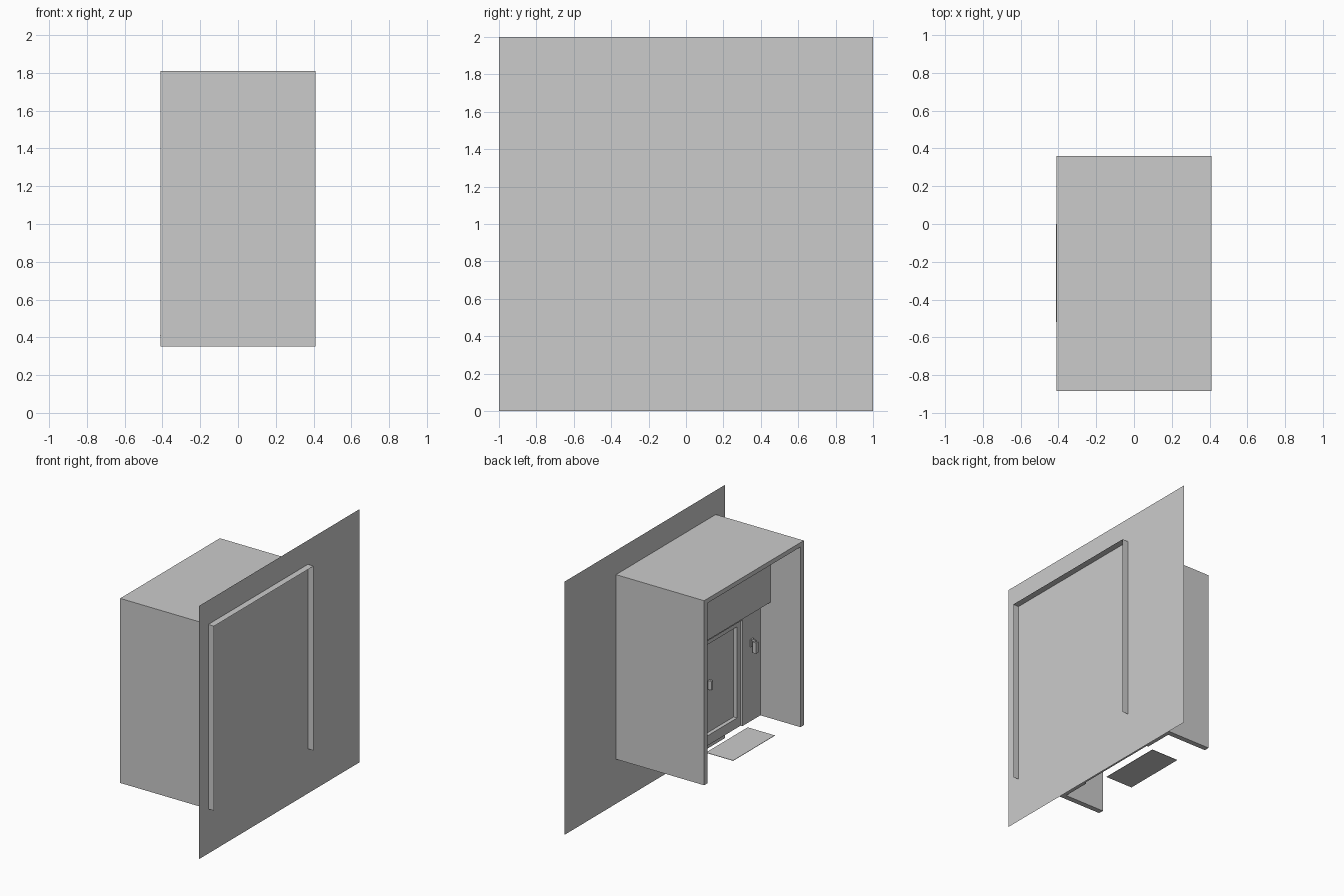
import bpy
import math

cube = bpy.data.objects.get("Cube")
if cube:
    bpy.data.objects.remove(cube, do_unlink=True)

grey = bpy.data.materials.new("plain_grey")
grey.use_nodes = True
colour = (0.6, 0.6, 0.6, 1)
grey.diffuse_color = colour
grey.node_tree.nodes["Principled BSDF"].inputs["Base Color"].default_value = colour


def finish(name):
    ob = bpy.context.object
    ob.name = name
    ob.data.materials.append(grey)
    bpy.ops.object.transform_apply(location=False, rotation=True, scale=True)
    return ob


def box(name, x, y, z):
    """Box spanning the given (low, high) ranges."""
    spans = (x, y, z)
    bpy.ops.mesh.primitive_cube_add(size=1, location=[sum(s) / 2 for s in spans])
    bpy.context.object.scale = [s[1] - s[0] for s in spans]
    return finish(name)


def sheet(name, x, y, z):
    """Flat sheet; the range with equal ends is its normal."""
    spans = (x, y, z)
    size = [s[1] - s[0] for s in spans]
    bpy.ops.mesh.primitive_plane_add(size=1, location=[sum(s) / 2 for s in spans])
    ob = bpy.context.object
    if size[0] == 0:
        ob.rotation_euler.y = math.pi / 2
        ob.scale = (size[2], size[1], 1)
    elif size[1] == 0:
        ob.rotation_euler.x = math.pi / 2
        ob.scale = (size[0], size[2], 1)
    else:
        ob.scale = (size[0], size[1], 1)
    return finish(name)


MID = -0.263                    # centre line of the porch
HALF, INNER = 0.622, 0.58       # outer and inner half widths
DOOR = 0.355                    # half width of the door opening
OPEN, FACE, WALL, BACK = -0.41, -0.06, 0.36, 0.41
BASE, TOP, CEILING = 0.352, 1.81, 1.775


def across(side, a, b):
    """Range of y between two distances from the centre line."""
    return tuple(sorted((MID + side * a, MID + side * b)))


# House wall and the porch shell passing through it
sheet("house_wall", (WALL, WALL), (-1, 1), (0, 2))
full = across(1, -HALF, HALF)
box("porch_ceiling", (OPEN, 0), full, (CEILING, TOP))
sheet("ceiling_sheet", (0, BACK), full, (TOP, TOP))

for side, label in ((-1, "right"), (1, "left")):
    box(label + "_porch_side", (OPEN, 0), across(side, INNER, HALF), (BASE, CEILING))
    edge = MID + side * HALF
    sheet(label + "_side_sheet", (0, BACK), (edge, edge), (BASE, TOP))
    # Panel beside the door, door jamb and wall lamp
    box(label + "_side_panel", (FACE, -0.015), across(side, DOOR, INNER), (BASE, CEILING))
    box(label + "_door_jamb", (-0.045, 0), across(side, DOOR - 0.045, DOOR), (BASE, 1.19))
    lamp = across(side, 0.453, 0.483)
    box(label + "_lamp_plate", (FACE - 0.008, FACE), lamp, (0.94, 1.0))
    box(label + "_lamp_arm", (-0.1, FACE), across(side, 0.463, 0.473), (0.985, 1.0))
    box(label + "_lamp_body", (-0.112, -0.082), lamp, (0.9, 0.985))

# Door with its frame and handle
opening = across(1, -DOOR, DOOR)
inside = across(1, -DOOR + 0.045, DOOR - 0.045)
box("door_lintel", (FACE, -0.015), opening, (1.19, CEILING))
box("door_head", (-0.045, 0), inside, (1.15, 1.19))
box("door_sill", (-0.045, 0), inside, (BASE, 0.43))
box("door", (-0.015, 0), inside, (0.43, 1.15))
box("door_handle", (-0.045, -0.015), across(1, -0.01, 0.01), (0.77, 0.84))

# Overhead valance and the door mat
box("valance", (-0.15, FACE), across(1, -INNER, INNER), (1.27, CEILING))
box("door_mat", (-0.412, -0.175), (-0.52, 0), (0.408, 0.411))
